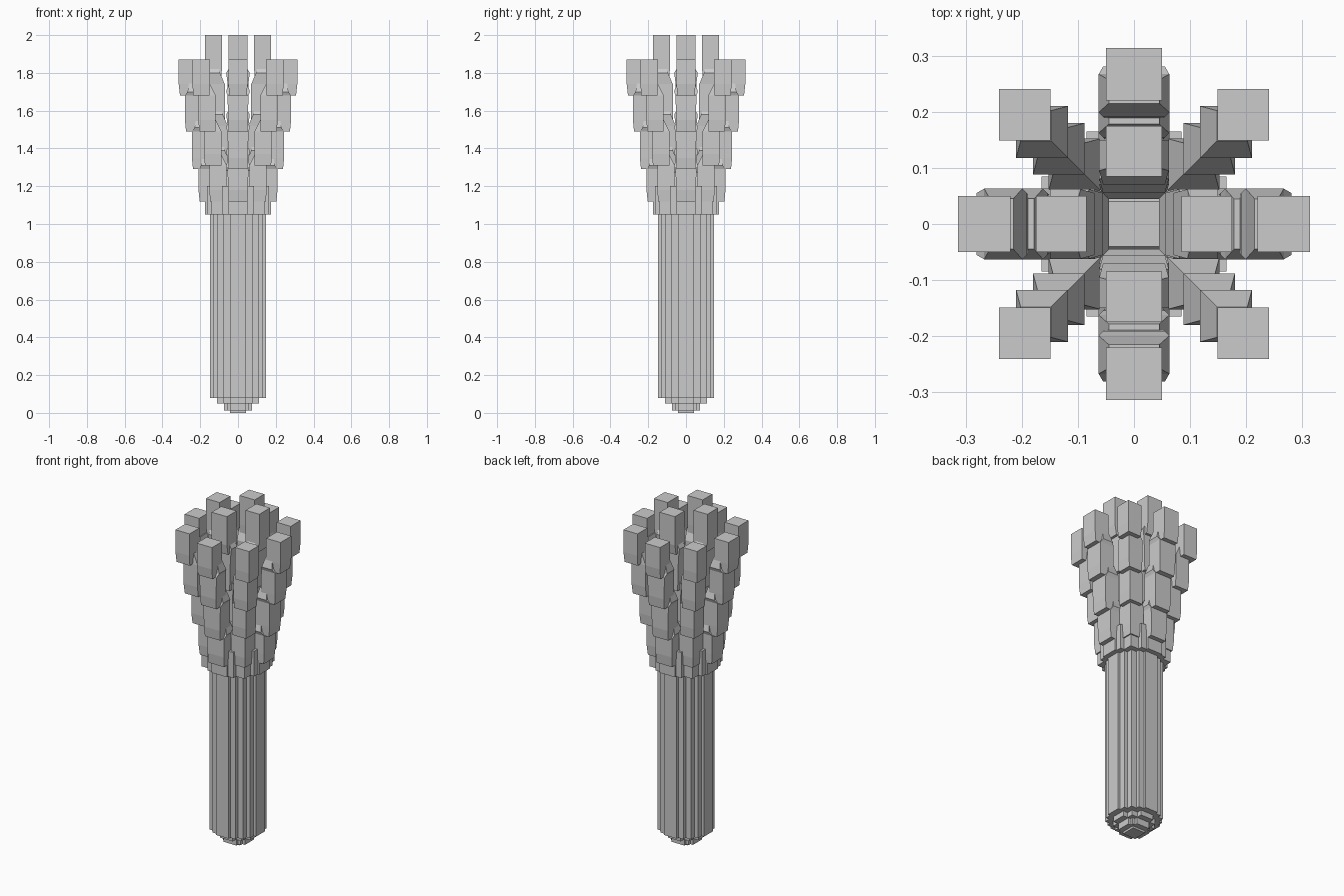
import bpy, bmesh, math
from mathutils import Matrix

if "Cube" in bpy.data.objects:
    bpy.data.objects.remove(bpy.data.objects["Cube"])


def make_object(name, bm):
    bmesh.ops.recalc_face_normals(bm, faces=bm.faces)
    mesh = bpy.data.meshes.new(name)
    bm.to_mesh(mesh)
    bm.free()
    ob = bpy.data.objects.new(name, mesh)
    bpy.context.collection.objects.link(ob)


def loft(bm, rings):
    """Rings are (x0, x1, y0, y1, z) rectangles, joined from bottom to top."""
    loops = [[bm.verts.new(p) for p in
              ((a, c, z), (b, c, z), (b, d, z), (a, d, z))]
             for a, b, c, d, z in rings]
    for lo, hi in zip(loops, loops[1:]):
        for i in range(4):
            j = (i + 1) % 4
            bm.faces.new((lo[i], lo[j], hi[j], hi[i]))
    bm.faces.new(loops[0][::-1])
    bm.faces.new(loops[-1])


def stepped_rod(bm, steps, z0, z1):
    """Stepped round bar made of overlapping boxes."""
    for a, b in steps:
        loft(bm, [(-a, a, -b, b, z) for z in (z0, z1)])
        if a != b:
            loft(bm, [(-b, b, -a, a, z) for z in (z0, z1)])


def four_way(name, builder):
    bm = bmesh.new()
    builder(bm)
    base = bm.faces[:] + bm.edges[:] + bm.verts[:]
    for k in (1, 2, 3):
        copy = bmesh.ops.duplicate(bm, geom=base)
        verts = [g for g in copy["geom"] if isinstance(g, bmesh.types.BMVert)]
        bmesh.ops.transform(bm, verts=verts, matrix=Matrix.Rotation(k * math.pi / 2, 4, 'Z'))
    make_object(name, bm)


# handle with stepped rounded foot
bm = bmesh.new()
stepped_rod(bm, [(0.147, 0.042), (0.132, 0.076), (0.11, 0.11)], 0.08, 1.08)
stepped_rod(bm, [(0.11, 0.042), (0.08, 0.08)], 0.05, 0.08)
stepped_rod(bm, [(0.075, 0.042), (0.058, 0.058)], 0.012, 0.05)
stepped_rod(bm, [(0.042, 0.042)], 0.0, 0.012)
make_object("handle", bm)

# collar below the petals
bm = bmesh.new()
stepped_rod(bm, [(0.176, 0.05), (0.165, 0.085), (0.14, 0.14)], 1.05, 1.12)
stepped_rod(bm, [(0.176, 0.05), (0.165, 0.085), (0.11, 0.11)], 1.12, 1.2)
make_object("collar", bm)


# outer petals: stacked blocks stepping outward
def outer(bm):
    for r, z0, z1 in ((0.115, 1.12, 1.29), (0.15, 1.29, 1.49),
                      (0.187, 1.49, 1.68)):
        loft(bm, [(r, r + 0.088, -0.05, 0.05, z0),
                  (r + 0.002, r + 0.094, -0.053, 0.053, z0 + 0.06),
                  (r + 0.004, r + 0.094, -0.055, 0.055, z1),
                  (r + 0.012, r + 0.08, -0.063, 0.063, z1 + 0.02),
                  (r + 0.028, r + 0.07, -0.045, 0.045, z1 + 0.08)])
    loft(bm, [(0.22, 0.307, -0.047, 0.047, 1.68),
              (0.22, 0.314, -0.05, 0.05, 1.74),
              (0.22, 0.314, -0.05, 0.05, 1.87)])


four_way("outer_petals", outer)


# diagonal petals
def diagonal(bm):
    for r, z0, z1 in ((0.06, 1.12, 1.31), (0.088, 1.31, 1.49),
                      (0.118, 1.49, 1.68)):
        s, e = r, r + 0.092
        loft(bm, [(s, e - 0.005, s, e - 0.005, z0), (s, e, s, e, z0 + 0.06),
                  (s, e, s, e, z1),
                  (s + 0.03, e - 0.008, s + 0.03, e - 0.008, z1 + 0.06)])
    loft(bm, [(0.15, 0.237, 0.15, 0.237, 1.68),
              (0.149, 0.241, 0.149, 0.241, 1.74),
              (0.149, 0.241, 0.149, 0.241, 1.87)])


four_way("diagonal_petals", diagonal)


# inner petals, tallest
def inner(bm):
    for r0, r1, z0, z1 in ((0.045, 0.12, 1.2, 1.36), (0.055, 0.128, 1.36, 1.55),
                           (0.07, 0.15, 1.55, 1.77)):
        loft(bm, [(r0, r1, -0.05, 0.05, z0), (r0, r1, -0.055, 0.055, z1 - 0.03),
                  (r0 + 0.025, r1, -0.062, 0.062, z1 + 0.03),
                  (r0 + 0.03, r1, -0.045, 0.045, z1 + 0.06)])
    loft(bm, [(0.088, 0.165, -0.05, 0.05, 1.77),
              (0.085, 0.175, -0.05, 0.05, 1.83),
              (0.085, 0.175, -0.05, 0.05, 2.0)])


four_way("inner_petals", inner)

# core floor between the petals
bm = bmesh.new()
loft(bm, [(-0.1, 0.1, -0.1, 0.1, 1.1), (-0.085, 0.085, -0.085, 0.085, 1.24),
          (-0.05, 0.05, -0.04, 0.04, 1.3)])
make_object("core", bm)
